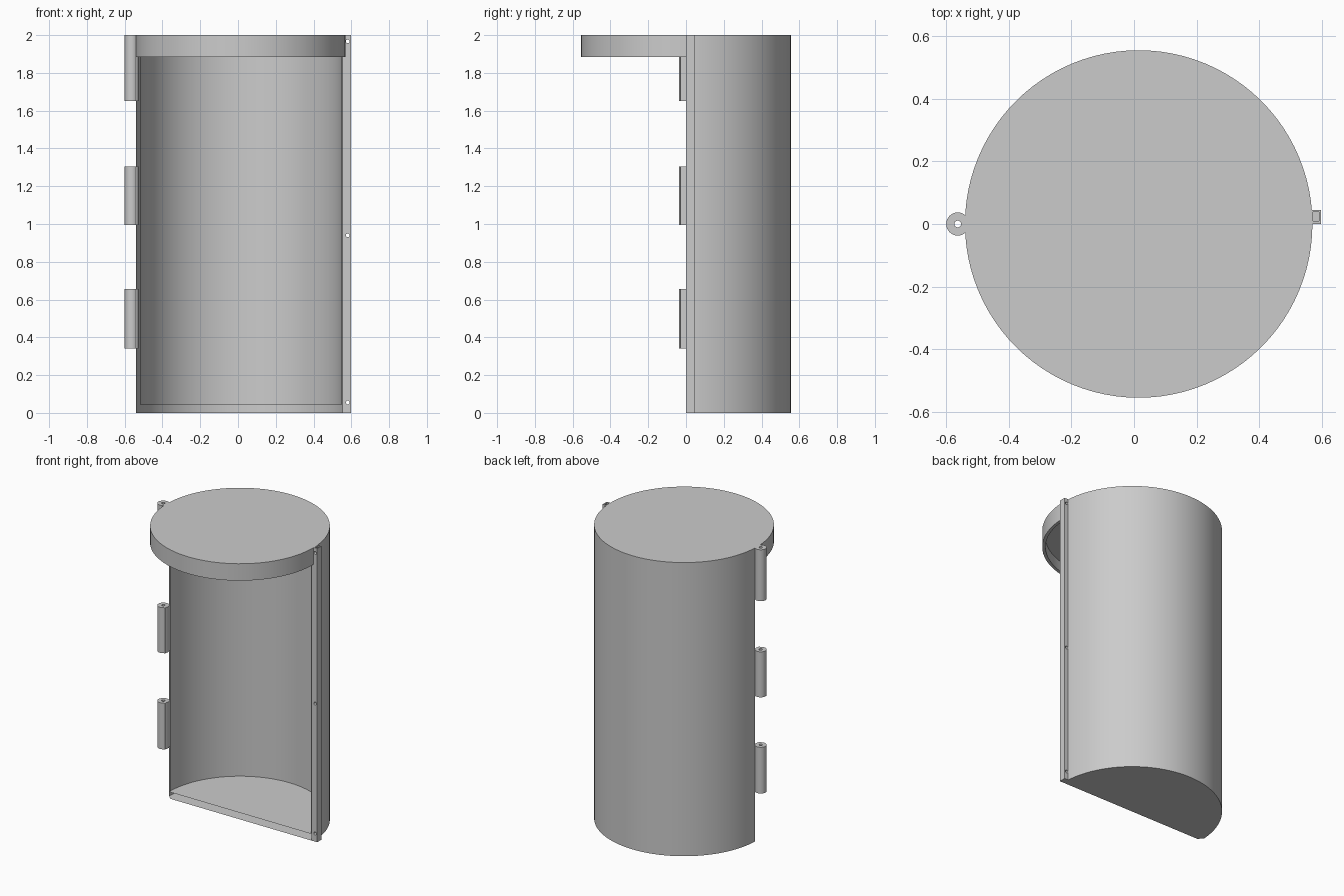
import bpy, bmesh, math

if "Cube" in bpy.data.objects:
    bpy.data.objects.remove(bpy.data.objects["Cube"])

CX, R, WALL = 0.015, 0.555, 0.02      # drum axis, outer radius, wall thickness
FLOOR, TOP, LID = 0.045, 2.0, 1.885   # floor top, full height, lid rim bottom
HX = -0.563                           # hinge axis

grey = bpy.data.materials.new("plain grey")
grey.diffuse_color = (0.6, 0.6, 0.6, 1)
grey.use_nodes = True
grey.node_tree.nodes["Principled BSDF"].inputs["Base Color"].default_value = grey.diffuse_color


def prism(name, pts, lo, hi, axis="z"):
    """Extrude a closed outline along z, or along y when axis is 'y'."""
    bm = bmesh.new()
    place = (lambda a, b, h: (a, b, h)) if axis == "z" else (lambda a, b, h: (a, h, b))
    low = [bm.verts.new(place(a, b, lo)) for a, b in pts]
    high = [bm.verts.new(place(a, b, hi)) for a, b in pts]
    bm.faces.new(low)
    bm.faces.new(high)
    n = len(pts)
    for i in range(n):
        j = (i + 1) % n
        bm.faces.new((low[i], low[j], high[j], high[i]))
    bmesh.ops.recalc_face_normals(bm, faces=bm.faces)
    mesh = bpy.data.meshes.new(name)
    bm.to_mesh(mesh)
    bm.free()
    mesh.materials.append(grey)
    ob = bpy.data.objects.new(name, mesh)
    bpy.context.collection.objects.link(ob)
    return ob


def circle(x, y, r, n):
    return [(x + r * math.cos(2 * math.pi * i / n), y + r * math.sin(2 * math.pi * i / n))
            for i in range(n)]


def rect(x0, x1, y0, y1):
    return [(x0, y0), (x1, y0), (x1, y1), (x0, y1)]


def combine(ob, other, operation="DIFFERENCE"):
    """Apply a boolean and discard the second object."""
    mod = ob.modifiers.new("combine", "BOOLEAN")
    mod.operation, mod.solver, mod.object = operation, "EXACT", other
    bpy.context.view_layer.objects.active = ob
    bpy.ops.object.modifier_apply(modifier=mod.name)
    bpy.data.objects.remove(other)


def smooth(ob):
    bpy.ops.object.select_all(action="DESELECT")
    ob.select_set(True)
    bpy.context.view_layer.objects.active = ob
    bpy.ops.object.shade_smooth_by_angle(angle=math.radians(30))


# Half drum with a full round lid: hollow it, then open the front below the lid
drum = prism("drum_and_lid", circle(CX, 0, R, 96), 0, TOP)
combine(drum, prism("hollow", circle(CX, 0, R - WALL, 96), FLOOR, TOP - FLOOR))
combine(drum, prism("opening", rect(-1, 1, -1, 0), -0.1, LID))
# Clearance bevel along the hinge-side edge
combine(drum, prism("bevel", [(-0.51, 0), (-0.54, 0.03), (-0.6, 0.03), (-0.6, -0.05), (-0.51, -0.05)],
                    -0.1, LID))
smooth(drum)

# Latch strip with a pocket in its top and three screw holes
strip = prism("latch_strip", rect(0.552, 0.597, 0, 0.045), 0, TOP)
combine(strip, prism("pocket", rect(0.572, 0.591, 0.01, 0.038), TOP - 0.02, TOP + 0.1))
for z in (0.055, 0.94, 1.967):
    combine(strip, prism("screw_hole", circle(0.581, z, 0.01, 16), -0.1, 0.1, "y"))
smooth(strip)

# Hinge knuckles, each a drilled barrel joined to the drum by a neck
for i, (lo, hi) in enumerate([(0.34, 0.655), (0.995, 1.305), (1.65, TOP)]):
    knuckle = prism(f"hinge_knuckle_{i + 1}", circle(HX, 0, 0.037, 32), lo, hi)
    combine(knuckle, prism("neck", rect(HX, -0.53, -0.029, 0.029), lo, hi), "UNION")
    combine(knuckle, prism("pin_hole", circle(HX, 0, 0.011, 16), lo - 0.1, hi + 0.1))
    smooth(knuckle)
